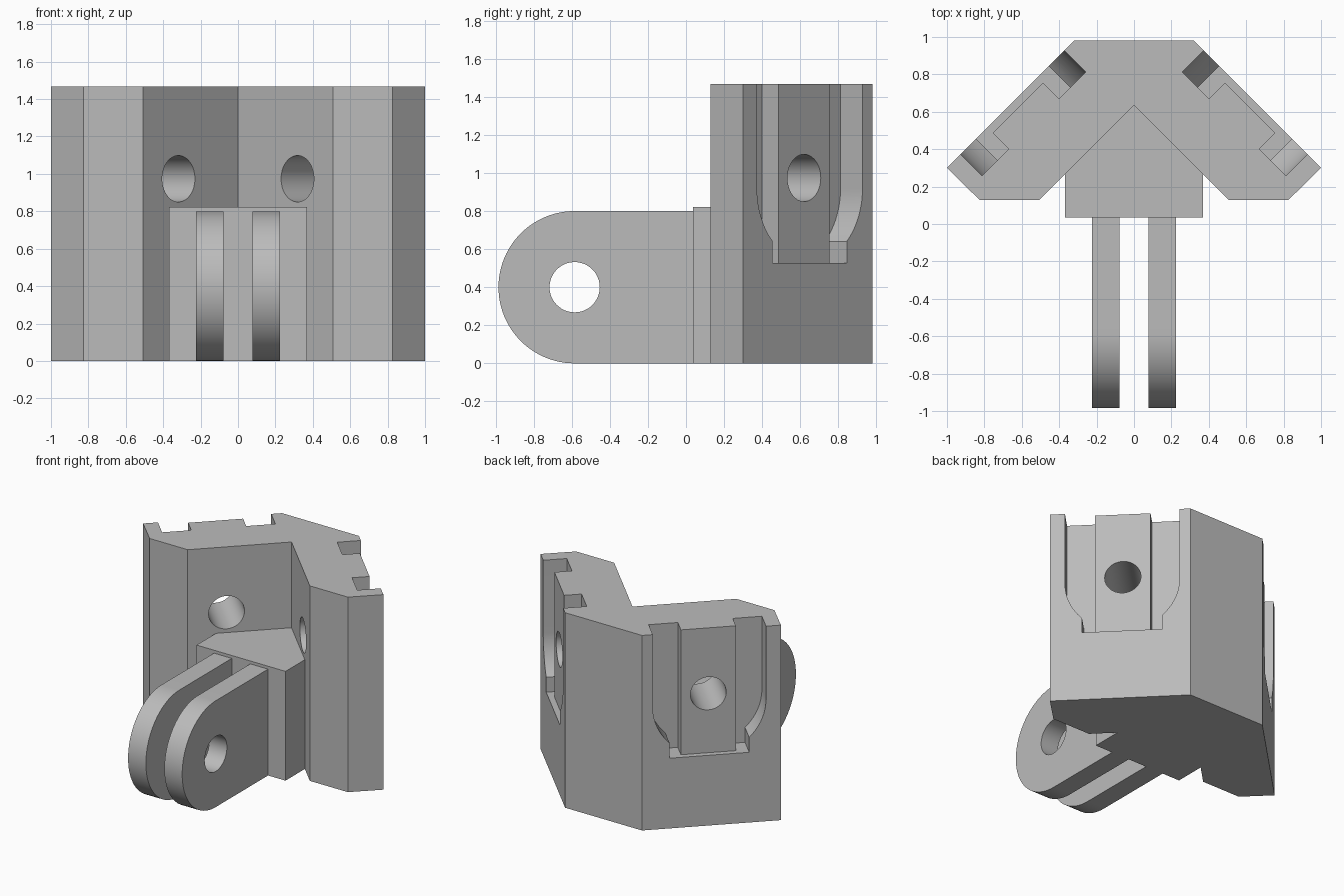
import bpy, bmesh, math
from mathutils import Matrix, Vector

if "Cube" in bpy.data.objects:
    bpy.data.objects.remove(bpy.data.objects["Cube"])

grey = bpy.data.materials.new("plain_grey")
grey.diffuse_color = (0.5, 0.5, 0.5, 1)
grey.use_nodes = True
grey.node_tree.nodes["Principled BSDF"].inputs["Base Color"].default_value = grey.diffuse_color


def prism(name, pts, vec, matrix=Matrix()):
    """Extrude a planar outline along vec."""
    bm = bmesh.new()
    face = bm.faces.new([bm.verts.new(p) for p in pts])
    ext = bmesh.ops.extrude_face_region(bm, geom=[face])
    moved = [v for v in ext["geom"] if isinstance(v, bmesh.types.BMVert)]
    bmesh.ops.translate(bm, verts=moved, vec=vec)
    bm.transform(matrix)
    bmesh.ops.recalc_face_normals(bm, faces=bm.faces)
    me = bpy.data.meshes.new(name)
    bm.to_mesh(me)
    bm.free()
    ob = bpy.data.objects.new(name, me)
    bpy.context.collection.objects.link(ob)
    me.materials.append(grey)
    return ob


def cut(ob, cutter):
    """Subtract the cutter and remove it."""
    mod = ob.modifiers.new("cut", "BOOLEAN")
    mod.operation, mod.solver, mod.object = "DIFFERENCE", "EXACT", cutter
    bpy.context.view_layer.objects.active = ob
    bpy.ops.object.modifier_apply(modifier=mod.name)
    bpy.data.objects.remove(cutter, do_unlink=True)


def arc(cx, cz, r, a0, a1, n):
    return [(cx + r * math.cos(math.radians(a0 + (a1 - a0) * i / n)),
             cz + r * math.sin(math.radians(a0 + (a1 - a0) * i / n))) for i in range(n + 1)]


H = 1.467

# V-shaped body
half = [(0.32, 0.98), (1, 0.30), (0.825, 0.128), (0.508, 0.128)]
outline = half + [(0, 0.636)] + [(-x, y) for x, y in reversed(half)]
body = prism("body", [(x, y, 0) for x, y in outline], (0, 0, H))

# Slot outline in the plane of an angled face: (along, up)
NECK, WIDE, STRIP, FLOOR, MID = 0.275, 0.392, 0.19, 0.528, 0.92
a = math.degrees(math.acos(NECK / WIDE))
curve = [(WIDE, 1.6)] + arc(0, MID, WIDE, 0, -a, 14) + [(NECK, FLOOR)]
shallow = curve + [(-s, z) for s, z in reversed(curve)]
channel = curve + [(STRIP, FLOOR), (STRIP, 1.6)]
hole = arc(0, 0.974, 0.124, 0, 352.5, 47)

# Slots and bolt holes on both angled faces
for side in (1, -1):
    r = math.sqrt(0.5)
    n = Vector((side * r, r, 0))
    t = Vector((r, -side * r, 0))
    origin = Vector((side * 0.65, 0.65, 0))

    def face_cut(profile, depth, sign=1, shift=0.0):
        pts = [origin + n * 0.1 + t * (sign * s + shift) + Vector((0, 0, z)) for s, z in profile]
        cut(body, prism("cutter", pts, -n * (depth + 0.1)))

    face_cut(shallow, 0.042)
    face_cut(channel, 0.163, 1)
    face_cut(channel, 0.163, -1)
    face_cut(hole, 0.8)

# Block filling the inner corner
block = prism("mount_block", [(-0.37, 0.036, 0), (0.37, 0.036, 0), (0.37, 0.266, 0),
                              (0, 0.636, 0), (-0.37, 0.266, 0)], (0, 0, 0.822))

# Two rounded hinge prongs with a pivot hole
R, CY = 0.4, -0.585
side_profile = [(0.036, 0)] + [(0.036, 2 * R)] + arc(CY, R, R, 90, 270, 48)
pivot = arc(CY, R, 0.132, 0, 352.5, 47)
parts = [body, block]
for name, x in (("left_prong", -0.225), ("right_prong", 0.077)):
    prong = prism(name, [(x, y, z) for y, z in side_profile], (0.148, 0, 0))
    cut(prong, prism("cutter", [(x - 0.1, y, z) for y, z in pivot], (0.4, 0, 0)))
    parts.append(prong)

# Smooth the round walls, keep edges sharp
for ob in parts:
    bpy.ops.object.select_all(action="DESELECT")
    ob.select_set(True)
    bpy.context.view_layer.objects.active = ob
    bpy.ops.object.shade_smooth_by_angle(angle=math.radians(25))
